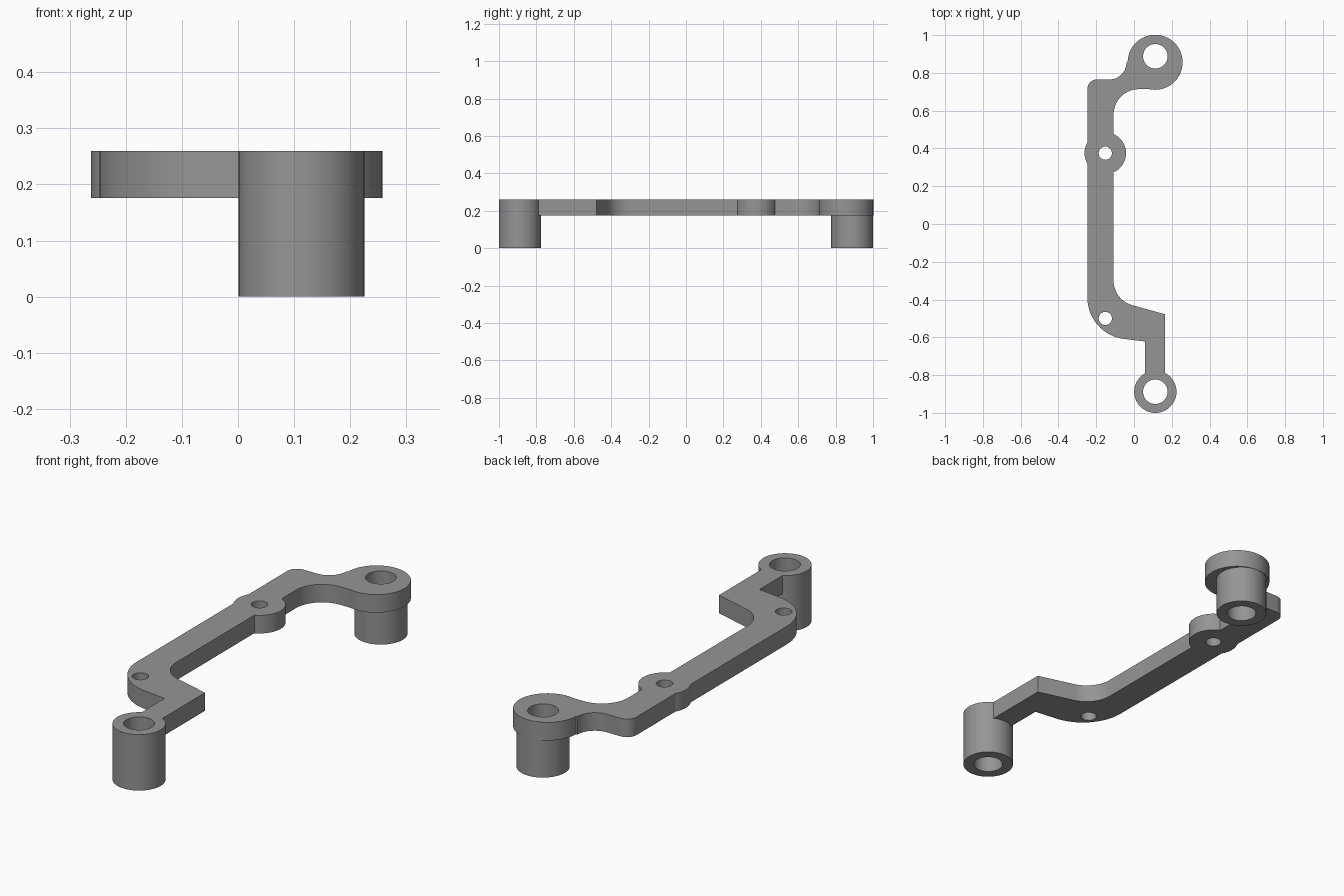
import bpy, bmesh
from math import sin, cos, radians, pi

if "Cube" in bpy.data.objects:
    bpy.data.objects.remove(bpy.data.objects["Cube"])

Z0, Z1 = 0.176, 0.26          # plate underside and top

grey = bpy.data.materials.new("mid_grey")
grey.diffuse_color = (0.3, 0.3, 0.3, 1)
grey.use_nodes = True
grey.node_tree.nodes["Principled BSDF"].inputs["Base Color"].default_value = grey.diffuse_color


def arc(cx, cy, r, a0, a1, n=14):
    """Points along an arc, angles in degrees."""
    return [(cx + r * cos(radians(a0 + (a1 - a0) * i / n)),
             cy + r * sin(radians(a0 + (a1 - a0) * i / n))) for i in range(n + 1)]


def prism(name, pts, z0, z1):
    """Extrude a flat outline from z0 to z1."""
    bm = bmesh.new()
    face = bm.faces.new([bm.verts.new((x, y, z0)) for x, y in pts])
    ext = bmesh.ops.extrude_face_region(bm, geom=[face])
    top = [v for v in ext["geom"] if isinstance(v, bmesh.types.BMVert)]
    bmesh.ops.translate(bm, verts=top, vec=(0, 0, z1 - z0))
    bmesh.ops.recalc_face_normals(bm, faces=bm.faces)
    mesh = bpy.data.meshes.new(name)
    bm.to_mesh(mesh)
    bm.free()
    mesh.materials.append(grey)
    ob = bpy.data.objects.new(name, mesh)
    bpy.context.collection.objects.link(ob)
    return ob


def disc(name, x, y, r, z0, z1, n=64):
    return prism(name, arc(x, y, r, 0, 360 - 360 / n, n - 1), z0, z1)


def combine(body, tool, op):
    """Apply a boolean and discard the tool."""
    tool.hide_render = True
    mod = body.modifiers.new(op, 'BOOLEAN')
    mod.operation, mod.solver, mod.object = op, 'EXACT', tool
    bpy.context.view_layer.objects.active = body
    bpy.ops.object.modifier_apply(modifier=mod.name)
    bpy.data.objects.remove(tool)


# Bent arm outline, counter-clockwise from the front end
outline = (
    [(0.058, -0.86), (0.165, -0.86), (0.165, -0.478)]
    + arc(0.027, -0.30, 0.135, 253.3, 180)       # inner front bend
    + arc(0.026, 0.58, 0.134, 180, 90)           # inner rear bend
    + [(0.112, 0.714), (0.112, 0.857)]           # inside the rear pad
    + arc(-0.13, 0.855, 0.09, 0, -90)            # fillet into the rear pad
    + arc(-0.197, 0.715, 0.05, 90, 180, 8)       # rounded rear corner
    + arc(-0.027, -0.39, 0.22, 180, 261)         # outer front bend
    + [(0.058, -0.622)]
)
bracket = prism("bracket", outline, Z0, Z1)

# Pads and posts
for part in (("rear_pad", 0.112, 0.856, 0.1455, Z0, Z1),
             ("middle_boss", -0.152, 0.375, 0.11, Z0, Z1),
             ("front_post", 0.113, -0.888, 0.112, 0, Z1),
             ("rear_post", 0.113, 0.888, 0.112, 0, Z0 + 0.03)):
    combine(bracket, disc(*part), 'UNION')

# Through holes
for x, y, r in ((0.113, 0.888, 0.065), (0.113, -0.888, 0.065),
                (-0.152, 0.375, 0.035), (-0.152, -0.5, 0.035)):
    combine(bracket, disc("hole_cutter", x, y, r, -0.1, 0.4, 48), 'DIFFERENCE')

bpy.ops.object.select_all(action='DESELECT')
bracket.select_set(True)
bpy.context.view_layer.objects.active = bracket
bpy.ops.object.shade_smooth_by_angle(angle=radians(30))
